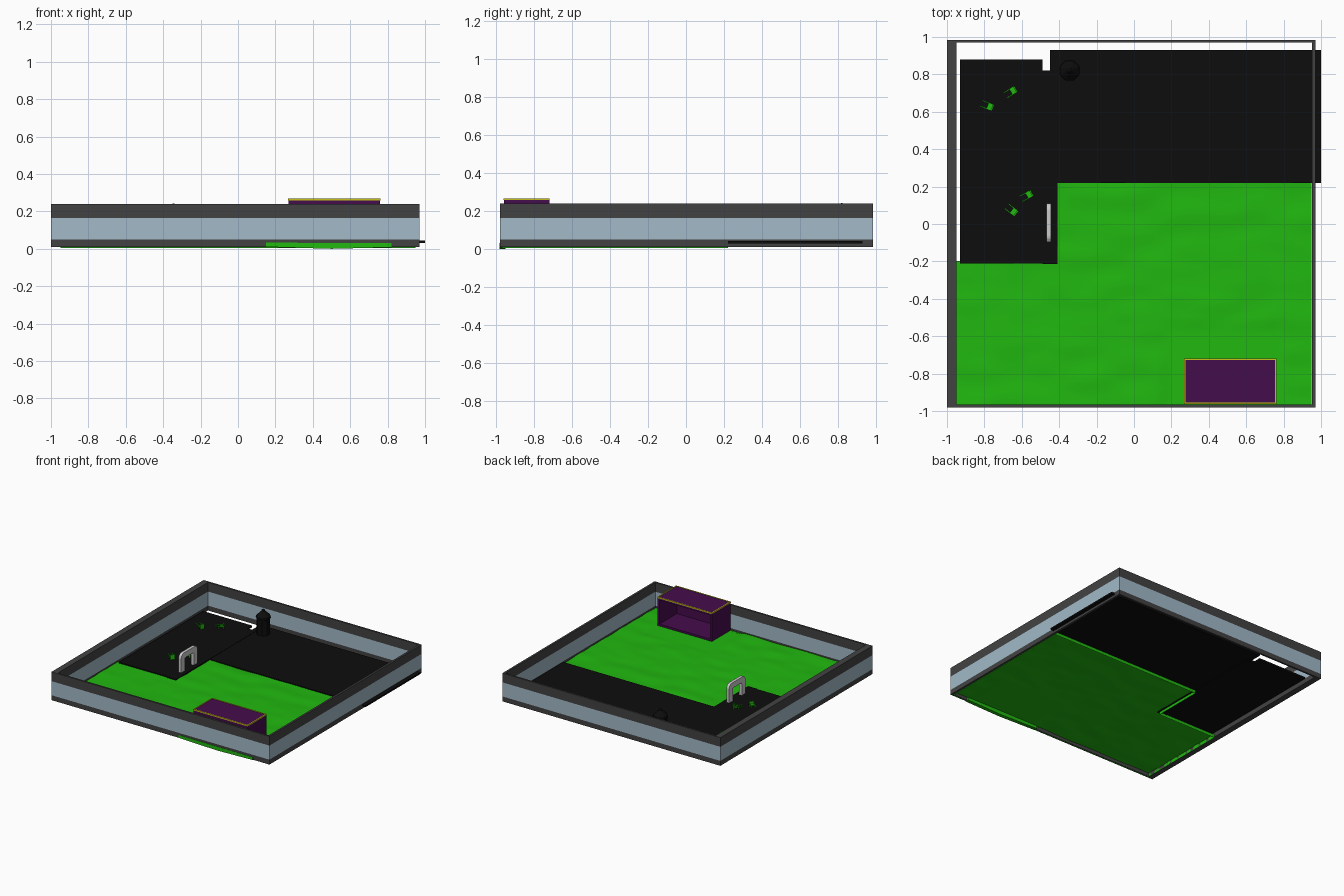
import bpy, bmesh, math
from mathutils import Vector, noise

if "Cube" in bpy.data.objects:
    bpy.data.objects.remove(bpy.data.objects["Cube"])


def material(name, rgb):
    m = bpy.data.materials.new(name)
    m.diffuse_color = (*rgb, 1)
    m.use_nodes = True
    m.node_tree.nodes["Principled BSDF"].inputs["Base Color"].default_value = m.diffuse_color
    return m


GREEN = material("grass_green", (0.015, 0.48, 0.005))
BLACK = material("black", (0.004, 0.004, 0.004))
DARK = material("dark_frame", (0.055, 0.055, 0.055))
BLUE = material("pale_blue", (0.36, 0.49, 0.58))
PURPLE = material("purple", (0.06, 0.004, 0.075))
YELLOW = material("yellow", (0.6, 0.55, 0.01))


def finish(name, bm, mat=None):
    bmesh.ops.recalc_face_normals(bm, faces=bm.faces)
    me = bpy.data.meshes.new(name)
    bm.to_mesh(me)
    bm.free()
    ob = bpy.data.objects.new(name, me)
    bpy.context.collection.objects.link(ob)
    if mat:
        me.materials.append(mat)
    return ob


def add_box(bm, x0, x1, y0, y1, z0, z1):
    vs = bmesh.ops.create_cube(bm, size=1)["verts"]
    for v in vs:
        v.co = Vector((x0 + (v.co.x + .5) * (x1 - x0),
                       y0 + (v.co.y + .5) * (y1 - y0),
                       z0 + (v.co.z + .5) * (z1 - z0)))


def boxes(name, mat, *dims):
    bm = bmesh.new()
    for d in dims:
        add_box(bm, *d)
    return finish(name, bm, mat)


def extrude_profile(name, pts, depth, mat=None):
    """Close an XZ outline and give it thickness along Y (centred)."""
    bm = bmesh.new()
    f = bm.faces.new([bm.verts.new((x, -depth / 2, z)) for x, z in pts])
    r = bmesh.ops.extrude_face_region(bm, geom=[f])
    bmesh.ops.translate(bm, vec=(0, depth, 0),
                        verts=[v for v in r["geom"] if isinstance(v, bmesh.types.BMVert)])
    return finish(name, bm, mat)


# Surrounding wall: rectangular rings stacked in three colour bands
def ring(name, mat, z0, z1):
    outer = [(-1, -.98), (.97, -.98), (.97, .985), (-1, .985)]
    inner = [(-.95, -.965), (.953, -.965), (.953, .97), (-.95, .97)]
    bm = bmesh.new()
    loops = [[bm.verts.new((x, y, z)) for x, y in c]
             for c, z in ((outer, z0), (outer, z1), (inner, z1), (inner, z0))]
    for a, b in zip(loops, loops[1:] + loops[:1]):
        for i in range(4):
            j = (i + 1) % 4
            bm.faces.new((a[i], a[j], b[j], b[i]))
    finish(name, bm, mat)


ring("wall_base", DARK, .01, .05)
ring("wall_panel", BLUE, .05, .165)
ring("wall_top_rail", DARK, .165, .24)

# Paved floors
boxes("right_paving", BLACK, (-.45, 1, .22, .93, .03, .043))
boxes("left_paving", BLACK, (-.93, -.49, -.21, .88, .03, .045))
boxes("path_strip", BLACK, (-.49, -.41, -.215, .82, .028, .045))

# Gently uneven lawn, L-shaped, with a skirt round the edge
bm = bmesh.new()
NX, NY = 64, 40
rows = []
for j in range(NY + 1):
    row = []
    for i in range(NX + 1):
        x, y = -.95 + 1.9 * i / NX, -.97 + 1.19 * j / NY
        z = .036 + .007 * noise.noise(Vector((x * 4, y * 9, 2)))
        if .15 < x < .8 and y < -.55:
            z = .032
        row.append(bm.verts.new((x, y, z)))
    rows.append(row)
for j in range(NY):
    for i in range(NX):
        q = (rows[j][i], rows[j][i + 1], rows[j + 1][i + 1], rows[j + 1][i])
        c = sum((v.co for v in q), Vector()) / 4
        if not (c.x < -.41 and c.y > -.2):
            bm.faces.new(q)
bmesh.ops.delete(bm, geom=[v for v in bm.verts if not v.link_faces], context='VERTS')
edge = [e for e in bm.edges if e.is_boundary]
r = bmesh.ops.extrude_edge_only(bm, edges=edge)
for v in r["geom"]:
    if isinstance(v, bmesh.types.BMVert):
        v.co.z = .005
lawn = finish("lawn", bm, GREEN)
for p in lawn.data.polygons:
    p.use_smooth = abs(p.normal.z) > .5

# Low wedge of turf showing under the front wall
wedge = extrude_profile("front_turf", [(.15, .01), (.5, 0), (.82, .008), (.82, .03), (.15, .033)],
                        .03, GREEN)
wedge.location.y = -.967

# Purple shelter, open towards the middle of the yard
X0, X1, Y0, Y1, T = .27, .76, -.96, -.72, .016
boxes("shelter", PURPLE,
      (X0, X1, Y0, Y1, .034, .05),
      (X0, X1, Y0, Y0 + T, .05, .245),
      (X0, X0 + T, Y0 + T, Y1, .05, .245),
      (X1 - T, X1, Y0 + T, Y1, .05, .245),
      (X0, X1, Y0, Y1, .245, .265))
e = .006
boxes("shelter_roof_trim", YELLOW,
      (X0 - .002, X1 + .002, Y0 - .002, Y0 + e, .259, .268),
      (X0 - .002, X1 + .002, Y1 - e, Y1 + .002, .259, .268),
      (X0 - .002, X0 + e, Y0 + e, Y1 - e, .259, .268),
      (X1 - e, X1 + .002, Y0 + e, Y1 - e, .259, .268))

# Grey entrance arch with rounded shoulders
def arch_line(half, top, rad):
    pts = [(-half, .043)]
    for k in range(5):
        a = math.pi - k * math.pi / 8
        pts.append((-half + rad + rad * math.cos(a), top - rad + rad * math.sin(a)))
    return pts + [(-x, z) for x, z in reversed(pts)]


arch = extrude_profile("entrance_arch",
                       arch_line(.105, .195, .035) + arch_line(.058, .15, .012)[::-1], .024)
arch.location = (-.455, .005, 0)
arch.rotation_euler.z = math.pi / 2

# Small black tower with pointed roof
bm = bmesh.new()
profile = [(.052, .04), (.052, .17), (.058, .175), (.056, .187), (.016, .225), (.012, .236), (0.002, .243)]
N = 8
loops = [[bm.verts.new((rad * math.cos((k + .5) * math.tau / N), rad * math.sin((k + .5) * math.tau / N), z))
          for k in range(N)] for rad, z in profile]
for a, b in zip(loops, loops[1:]):
    for k in range(N):
        bm.faces.new((a[k], a[(k + 1) % N], b[(k + 1) % N], b[k]))
bm.faces.new(loops[0])
bm.faces.new(loops[-1])
tower = finish("tower", bm, BLACK)
tower.location = (-.345, .82, 0)

# Small green garden chairs: seat, back and two arms
for n, (x, y, deg) in enumerate([(-.785, .633, -22), (-.66, .705, 32),
                                 (-.655, .075, -38), (-.575, .15, 28)]):
    chair = boxes(f"garden_chair_{n + 1}", GREEN,
                  (.002, .03, -.016, .016, .012, .018),
                  (.026, .034, -.018, .018, 0, .04),
                  (-.034, .03, -.019, -.013, .02, .025),
                  (-.034, .03, .013, .019, .02, .025),
                  (-.01, -.004, -.019, -.013, 0, .02),
                  (-.01, -.004, .013, .019, 0, .02))
    chair.location = (x, y, .045)
    chair.rotation_euler.z = math.radians(deg)
